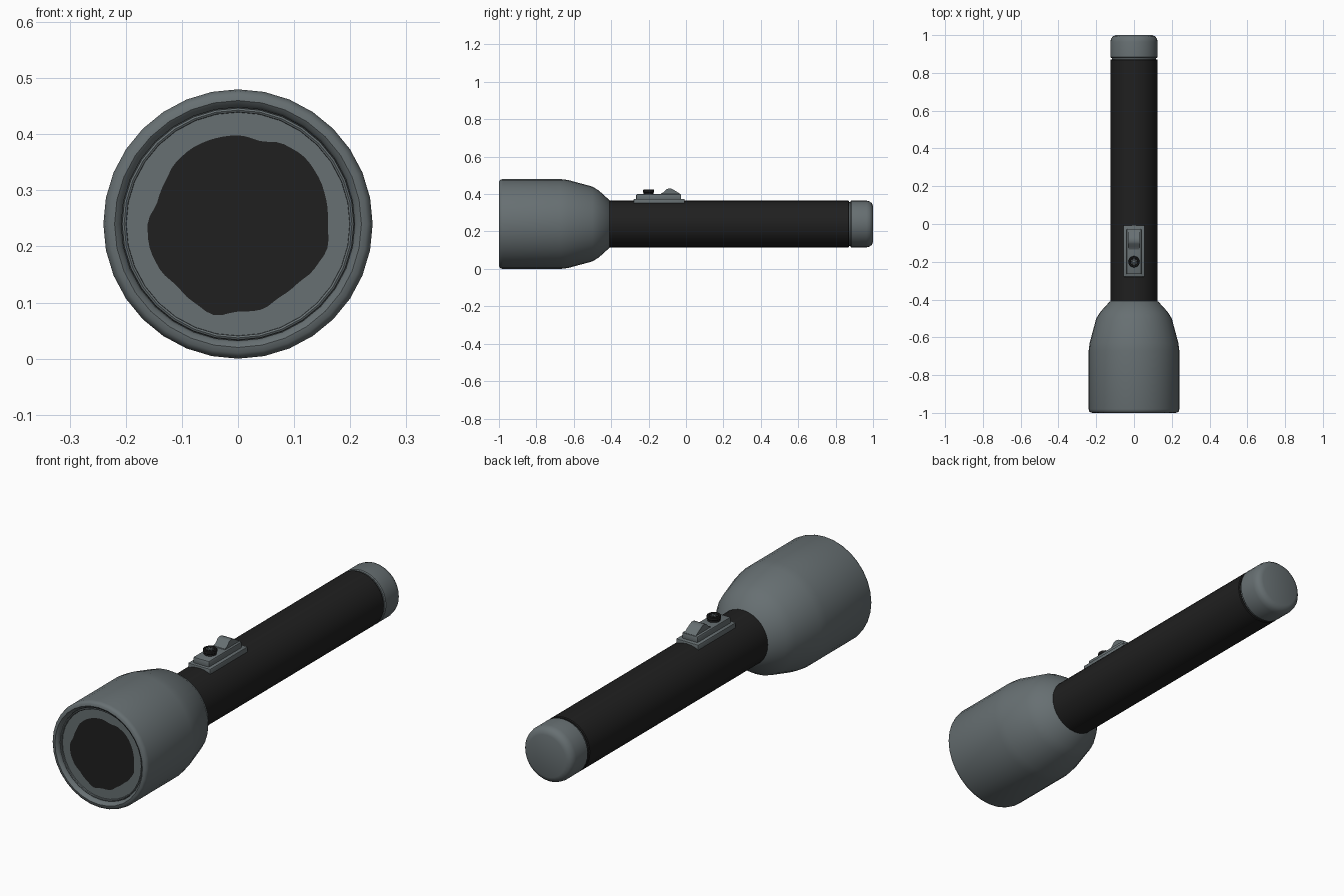
import bpy, bmesh, math

if "Cube" in bpy.data.objects:
    bpy.data.objects.remove(bpy.data.objects["Cube"])

AXIS_Z = 0.24
SIDES = 32


def material(name, rgb):
    m = bpy.data.materials.new(name)
    m.diffuse_color = (*rgb, 1)
    m.use_nodes = True
    m.node_tree.nodes["Principled BSDF"].inputs["Base Color"].default_value = m.diffuse_color
    return m


GREY = material("slate grey", (0.135, 0.16, 0.168))
BLACK = material("soft black", (0.014, 0.014, 0.014))


def finish(name, bm, mats, angle=35):
    bmesh.ops.remove_doubles(bm, verts=bm.verts, dist=1e-5)
    bmesh.ops.recalc_face_normals(bm, faces=bm.faces)
    me = bpy.data.meshes.new(name)
    bm.to_mesh(me)
    bm.free()
    ob = bpy.data.objects.new(name, me)
    bpy.context.collection.objects.link(ob)
    for m in mats:
        me.materials.append(m)
    bpy.context.view_layer.objects.active = ob
    ob.select_set(True)
    bpy.ops.object.shade_smooth_by_angle(angle=math.radians(angle))
    ob.select_set(False)
    return ob


def turned(name, profile, mat, angle=35):
    """Revolve (y, radius) points about the long axis."""
    bm = bmesh.new()
    vs = [bm.verts.new((0, y, AXIS_Z + r)) for y, r in profile]
    es = [bm.edges.new(p) for p in zip(vs, vs[1:])]
    bmesh.ops.spin(bm, geom=vs + es, cent=(0, 0, AXIS_Z), axis=(0, 1, 0),
                   angle=math.tau, steps=SIDES, use_duplicate=False)
    return finish(name, bm, [mat], angle)


def box(name, x, y0, y1, z0, z1, bevel, mat):
    bm = bmesh.new()
    bmesh.ops.create_cube(bm, size=1)
    for v in bm.verts:
        v.co = (v.co.x * 2 * x, (y0 + y1) / 2 + v.co.y * (y1 - y0),
                (z0 + z1) / 2 + v.co.z * (z1 - z0))
    bmesh.ops.bevel(bm, geom=bm.edges[:], offset=bevel, segments=2,
                    profile=0.5, affect='EDGES')
    return finish(name, bm, [mat])


# Flared head with a rounded rim and a recessed bezel seat
turned("head", [(-0.97, 0.0), (-0.97, 0.208), (-0.985, 0.208), (-0.994, 0.212),
                (-1.0, 0.220), (-0.998, 0.230), (-0.992, 0.237), (-0.98, 0.24),
                (-0.67, 0.24), (-0.63, 0.235), (-0.50, 0.200), (-0.465, 0.178),
                (-0.41, 0.128), (-0.405, 0.115)], GREY, 40)

# Thin ring holding the lens
turned("lens_ring", [(-0.970, 0.2075), (-0.982, 0.2065), (-0.984, 0.203),
                     (-0.982, 0.1995), (-0.970, 0.1985)], GREY)

# Lens disc: grey outer band, dark irregular centre
wave = [.160, .163, .166, .168, .164, .153, .158, .158, .158, .156, .150, .149,
        .161, .163, .161, .155, .160, .168, .156, .158, .150, .150, .158, .165]
bm = bmesh.new()
n = 72
rings = []
for edge in (False, True):
    ring = []
    for i in range(n):
        k, t = divmod(i * len(wave) / n, 1)
        a, b = wave[int(k)], wave[(int(k) + 1) % len(wave)]
        r = 0.2 if edge else a + (b - a) * t * t * (3 - 2 * t)
        ang = math.tau * i / n
        ring.append(bm.verts.new((r * math.cos(ang), -0.976,
                                  AXIS_Z + r * math.sin(ang))))
    rings.append(ring)
bm.faces.new(rings[0]).material_index = 1
for i in range(n):
    j = (i + 1) % n
    bm.faces.new((rings[0][i], rings[0][j], rings[1][j], rings[1][i]))
bmesh.ops.solidify(bm, geom=bm.faces[:], thickness=0.004)
finish("lens", bm, [GREY, BLACK])

# Barrel and tail cap, separated by a narrow groove
turned("barrel", [(-0.42, 0.0), (-0.42, 0.125), (0.868, 0.125), (0.872, 0.122),
                  (0.872, 0.0)], BLACK)
turned("cap_neck", [(0.865, 0.117), (0.89, 0.117)], GREY)
turned("tail_cap", [(0.880, 0.0), (0.880, 0.121), (0.884, 0.125), (0.965, 0.125),
                    (0.982, 0.121), (0.994, 0.111), (1.0, 0.095), (1.0, 0.0)],
       GREY, 40)

# Stepped switch housing
box("switch_base", 0.056, -0.280, -0.008, 0.335, 0.374, 0.004, GREY)
box("switch_plate", 0.040, -0.266, -0.026, 0.365, 0.400, 0.006, GREY)

# Sliding thumb switch: side profile extruded across x
bm = bmesh.new()
side = [(-0.138, 0.395), (-0.134, 0.403), (-0.120, 0.410), (-0.105, 0.425),
        (-0.095, 0.429), (-0.080, 0.429), (-0.068, 0.424), (-0.045, 0.410),
        (-0.030, 0.400), (-0.030, 0.395)]
f = bm.faces.new([bm.verts.new((-0.029, y, z)) for y, z in side])
ext = bmesh.ops.extrude_face_region(bm, geom=[f])
for v in ext["geom"]:
    if isinstance(v, bmesh.types.BMVert):
        v.co.x = 0.029
finish("thumb_switch", bm, [GREY])

# Round push button with a ribbed top
bm = bmesh.new()
prof = [(0.027, 0.395), (0.027, 0.408), (0.030, 0.411), (0.030, 0.421),
        (0.027, 0.424), (0.021, 0.424), (0.019, 0.420), (0.0, 0.420)]
vs = [bm.verts.new((r, -0.2, z)) for r, z in prof]
es = [bm.edges.new(p) for p in zip(vs, vs[1:])]
bmesh.ops.spin(bm, geom=vs + es, cent=(0, -0.2, 0), axis=(0, 0, 1),
               angle=math.tau, steps=20, use_duplicate=False)
finish("push_button", bm, [BLACK])
for i in range(3):
    rib = box("button_rib", 0.0025, -0.017, 0.017, -0.002, 0.003, 0.0008, GREY)
    rib.location = (0, -0.2, 0.420)
    rib.rotation_euler.z = i * math.pi / 3
